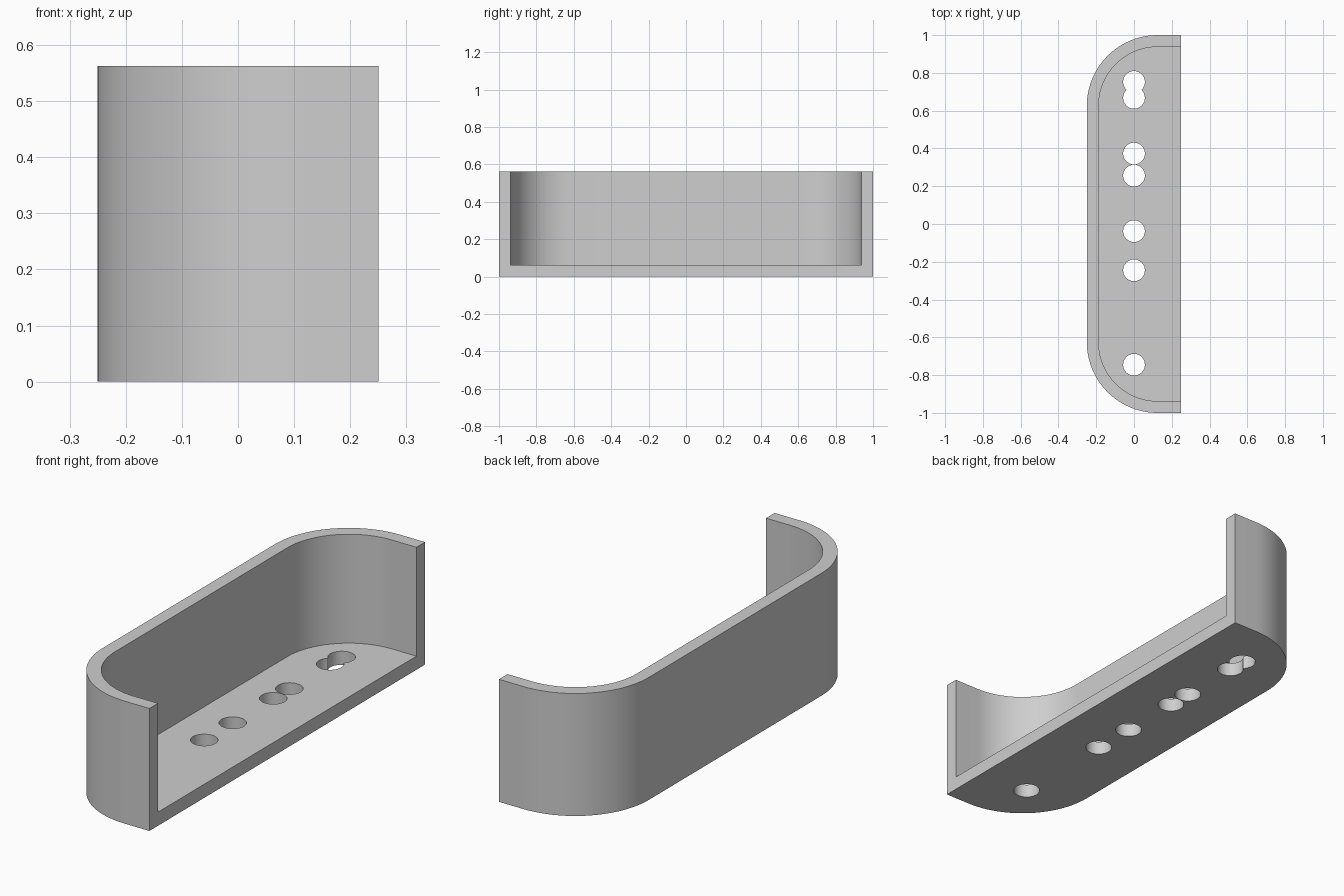
import bpy, bmesh, math

if "Cube" in bpy.data.objects:
    bpy.data.objects.remove(bpy.data.objects["Cube"])

W, L, H, T, R = 0.25, 1.0, 0.5625, 0.0625, 0.375   # half width, half length, height, wall, corner radius
HOLE_R = 0.0575
HOLES = [0.752, 0.668, 0.373, 0.256, -0.038, -0.245, -0.745]

grey = bpy.data.materials.new("light grey")
grey.diffuse_color = (0.62, 0.62, 0.62, 1)
grey.use_nodes = True
grey.node_tree.nodes["Principled BSDF"].inputs["Base Color"].default_value = grey.diffuse_color


def prism(name, outline, z0, z1):
    """Extrude a counter-clockwise outline from z0 to z1."""
    bm = bmesh.new()
    base = bm.faces.new([bm.verts.new((x, y, z0)) for x, y in outline])
    top = bmesh.ops.extrude_face_region(bm, geom=[base])["geom"]
    bmesh.ops.translate(bm, vec=(0, 0, z1 - z0),
                        verts=[v for v in top if isinstance(v, bmesh.types.BMVert)])
    bmesh.ops.recalc_face_normals(bm, faces=bm.faces)
    mesh = bpy.data.meshes.new(name)
    bm.to_mesh(mesh)
    bm.free()
    obj = bpy.data.objects.new(name, mesh)
    bpy.context.collection.objects.link(obj)
    mesh.materials.append(grey)
    return obj


def half_tray(inset, x_end, steps=24):
    """Outline with two rounded corners on the left and a straight right edge."""
    r, cx, cy = R - inset, R - W, L - R
    arc = [(cx + r * math.cos(a), cy + r * math.sin(a))
           for a in (math.pi / 2 * (1 + i / steps) for i in range(steps + 1))]
    return [(x_end, L - inset)] + arc + [(x, -y) for x, y in reversed(arc)] + [(x_end, inset - L)]


def cut(body, cutter):
    mod = body.modifiers.new("cut", "BOOLEAN")
    mod.operation, mod.solver, mod.object = "DIFFERENCE", "EXACT", cutter
    bpy.context.view_layer.objects.active = body
    bpy.ops.object.modifier_apply(modifier=mod.name)
    bpy.data.objects.remove(cutter)


# Open-sided tray: solid shell, then the cavity open to the top and right
tray = prism("tray", half_tray(0, W), 0, H)
cut(tray, prism("cavity_cutter", half_tray(T, W + 0.1), T, H + 0.1))

# Row of round holes through the floor
for y in HOLES:
    ring = [(HOLE_R * math.cos(math.tau * i / 40), y + HOLE_R * math.sin(math.tau * i / 40))
            for i in range(40)]
    cut(tray, prism("hole_cutter", ring, -0.1, T + 0.1))

# Smooth curved walls, crisp edges
bpy.ops.object.select_all(action="DESELECT")
tray.select_set(True)
bpy.context.view_layer.objects.active = tray
bpy.ops.object.shade_smooth_by_angle(angle=math.radians(30))
